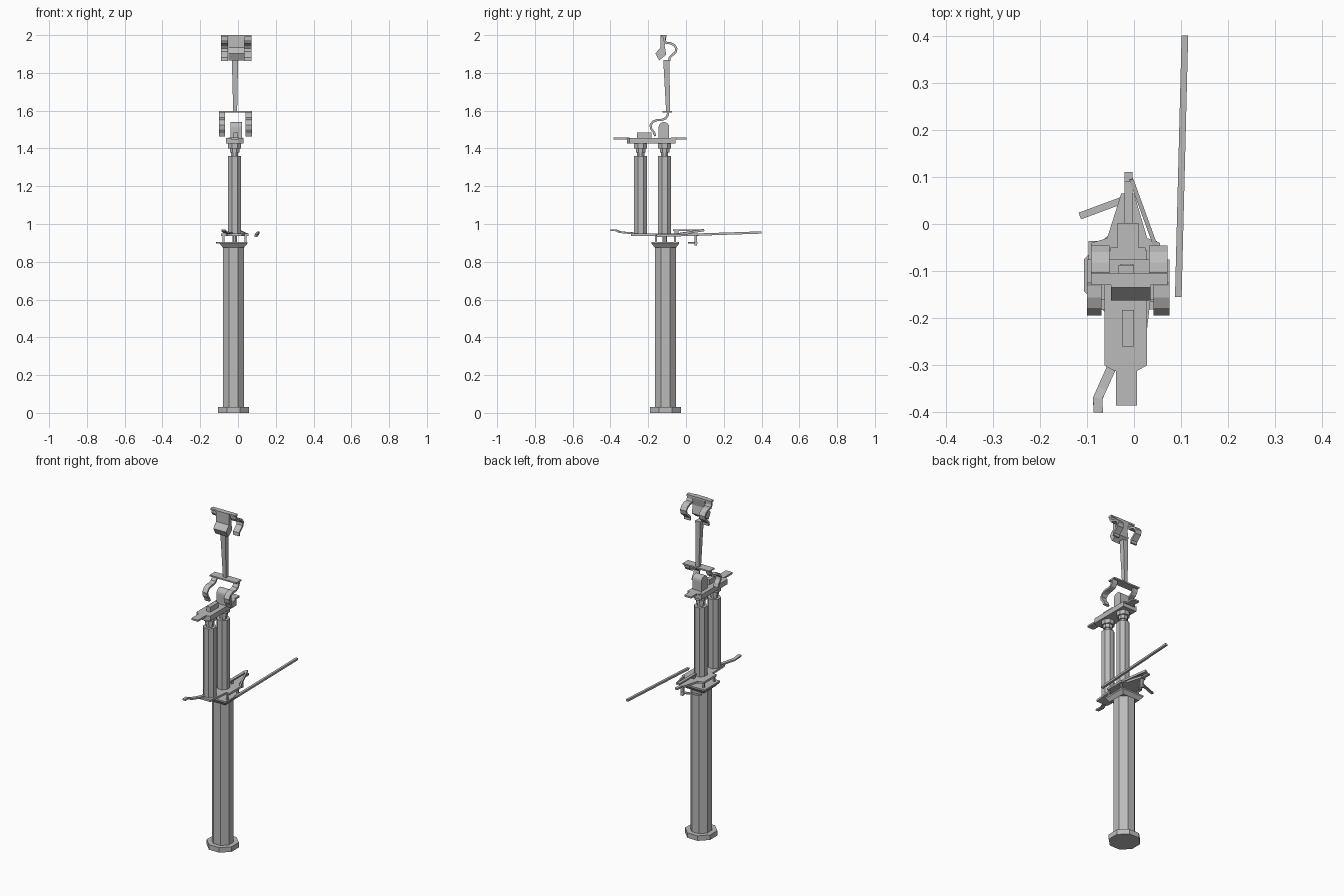
import bpy, bmesh, math
from mathutils import Vector

old = bpy.data.objects.get("Cube")
if old:
    bpy.data.objects.remove(old)

GREY = (0.5, 0.5, 0.5, 1)
metal = bpy.data.materials.new("plain_grey")
metal.use_nodes = True
metal.diffuse_color = GREY
metal.node_tree.nodes["Principled BSDF"].inputs["Base Color"].default_value = GREY


def finish(name, bm):
    bmesh.ops.recalc_face_normals(bm, faces=bm.faces)
    mesh = bpy.data.meshes.new(name)
    bm.to_mesh(mesh)
    bm.free()
    mesh.materials.append(metal)
    obj = bpy.data.objects.new(name, mesh)
    bpy.context.collection.objects.link(obj)
    return obj


def loft(name, rings):
    """Skin a list of equal-length point rings and cap both ends."""
    bm = bmesh.new()
    loops = [[bm.verts.new(p) for p in ring] for ring in rings]
    n = len(loops[0])
    for a, b in zip(loops, loops[1:]):
        for i in range(n):
            j = (i + 1) % n
            bm.faces.new((a[i], a[j], b[j], b[i]))
    bm.faces.new(loops[0])
    bm.faces.new(loops[-1])
    return finish(name, bm)


def turned(name, x, y, profile, sides=8):
    """Stacked polygon rings; profile holds (half width across flats, z)."""
    rings = []
    for half, z in profile:
        r = half / math.cos(math.pi / sides)
        angles = [(i + 0.5) * math.tau / sides for i in range(sides)]
        rings.append([(x + r * math.cos(a), y + r * math.sin(a), z) for a in angles])
    return loft(name, rings)


def plate(name, outline, z0, z1):
    return loft(name, [[(x, y, z) for x, y in outline] for z in (z0, z1)])


def side_profile(name, outline, x0, x1):
    return loft(name, [[(x, y, z) for y, z in outline] for x in (x0, x1)])


def box(name, x0, x1, y0, y1, z0, z1):
    return plate(name, [(x0, y0), (x1, y0), (x1, y1), (x0, y1)], z0, z1)


def strip(name, path, x0, x1, thick=0.012):
    """Bent band of constant thickness following a side path."""
    pts = [Vector(p) for p in path]
    left, right = [], []
    for i, p in enumerate(pts):
        d = (pts[min(i + 1, len(pts) - 1)] - pts[max(i - 1, 0)]).normalized()
        n = Vector((-d.y, d.x)) * thick / 2
        left.append(p + n)
        right.append(p - n)
    bm = bmesh.new()
    grid = [[bm.verts.new((x, q.x, q.y)) for x, q in
             ((x0, a), (x1, a), (x1, b), (x0, b))] for a, b in zip(left, right)]
    for a, b in zip(grid, grid[1:]):
        for i in range(4):
            j = (i + 1) % 4
            bm.faces.new((a[i], a[j], b[j], b[i]))
    bm.faces.new(grid[0])
    bm.faces.new(grid[-1])
    return finish(name, bm)


def bar(name, points, width, height):
    """Rectangular bar through a list of points."""
    pts = [Vector(p) for p in points]
    rings = []
    for i, p in enumerate(pts):
        d = (pts[min(i + 1, len(pts) - 1)] - pts[max(i - 1, 0)]).normalized()
        side = d.cross(Vector((0, 0, 1))).normalized()
        up = side.cross(d)
        rings.append([p + side * s * width / 2 + up * u * height / 2
                      for s, u in ((-1, -1), (1, -1), (1, 1), (-1, 1))])
    return loft(name, rings)


# Foot, column and flared square head
CX, CY = -0.024, -0.109
turned("foot", CX, CY, [(0.082, 0), (0.082, 0.03)])
turned("column", CX, CY, [(0.056, 0.03), (0.056, 0.88)])
turned("column_head", CX, CY, [(0.056, 0.875), (0.073, 0.896), (0.073, 0.905)], 4)

# Open frame between the column and the lower deck
for sx in (-1, 1):
    for sy in (-1, 1):
        x, y = CX + 0.006 + sx * 0.058, CY + sy * 0.05
        box("frame_post", x - 0.005, x + 0.005, y - 0.005, y + 0.005, 0.9, 0.945)
turned("frame_stem", -0.018, -0.112, [(0.012, 0.9), (0.012, 0.945)])

# Lower deck with a pointed rear
plate("lower_deck", [(-0.055, -0.29), (0.02, -0.29), (0.035, -0.16), (0.055, -0.16),
                     (0.055, -0.04), (0.028, -0.03), (0.0, 0.065), (-0.027, 0.065),
                     (-0.057, -0.03), (-0.09, -0.04), (-0.09, -0.16), (-0.06, -0.16)],
      0.937, 0.949)
box("rear_tab", -0.02, -0.003, 0.045, 0.11, 0.939, 0.949)
box("rear_rail", -0.02, -0.003, -0.07, 0.09, 0.962, 0.97)
box("rail_block", -0.022, -0.001, -0.06, -0.04, 0.949, 0.964)
box("rear_post", -0.02, -0.006, 0.045, 0.059, 0.885, 0.94)

# Levers and the long rod
bar("right_lever", [(-0.115, 0.017, 0.902), (-0.012, 0.055, 0.902)], 0.015, 0.008)
bar("left_lever", [(-0.006, 0.095, 0.968), (0.045, -0.045, 0.945)], 0.009, 0.012)
bar("front_handle", [(-0.035, -0.27, 0.951), (-0.05, -0.31, 0.953), (-0.068, -0.35, 0.957),
                     (-0.077, -0.37, 0.966), (-0.076, -0.4, 0.967)], 0.02, 0.009)
bar("long_rod", [(0.094, -0.155, 0.937), (0.108, 0.4, 0.955)], 0.014, 0.012)

# Two upright cylinders with stepped collars
for name, y in (("front_cylinder", -0.24), ("rear_cylinder", -0.113)):
    turned(name, -0.018, y, [(0.034, 0.949), (0.034, 1.36), (0.019, 1.36), (0.019, 1.378),
                             (0.025, 1.378), (0.025, 1.4), (0.034, 1.4), (0.034, 1.428)])

# Upper deck, tabs and blocks
plate("upper_deck", [(-0.063, -0.3), (-0.042, -0.312), (0.006, -0.312), (0.028, -0.3),
                     (0.028, -0.056), (-0.063, -0.056)], 1.425, 1.455)
plate("deck_front_tab", [(-0.038, -0.385), (0.006, -0.385), (0.006, -0.3), (-0.038, -0.3)],
      1.447, 1.457)
plate("deck_rear_tab", [(-0.05, -0.08), (0.024, -0.08), (0.024, -0.05), (0.01, -0.05),
                        (0.01, 0.002), (-0.035, 0.002), (-0.035, -0.05), (-0.05, -0.05)],
      1.447, 1.457)
box("deck_block", -0.025, 0.0, -0.26, -0.183, 1.455, 1.485)
arch = [(-0.117 + 0.028 * math.cos(a), 1.512 + 0.028 * math.sin(a))
        for a in [i * math.pi / 8 for i in range(9)]]
side_profile("round_top_block", [(-0.089, 1.455)] + arch + [(-0.145, 1.455)], -0.04, 0.02)

# Lower pair of curved arms joined by a flat yoke
low_path = [(-0.094, 1.595), (-0.097, 1.575), (-0.108, 1.559), (-0.13, 1.551),
            (-0.155, 1.55), (-0.175, 1.541), (-0.188, 1.523), (-0.184, 1.503),
            (-0.17, 1.486), (-0.163, 1.466)]
for name, x0, x1 in (("lower_right_arm", -0.1, -0.069), ("lower_left_arm", 0.041, 0.075)):
    strip(name, low_path, x0, x1)
box("lower_yoke", -0.1, 0.075, -0.125, -0.075, 1.591, 1.599)

# Tapered mast
mast = [(-0.015, -0.095, 0.0105, 1.598), (-0.016, -0.104, 0.0165, 1.868)]
loft("mast", [[(x + sx * r, y + sy * r, z) for sx, sy in ((-1, -1), (1, -1), (1, 1), (-1, 1))]
              for x, y, r, z in mast])

# Head panel and the upper pair of curved arms
side_profile("head_panel", [(-0.135, 2.0), (-0.135, 1.935), (-0.162, 1.903), (-0.142, 1.866),
                            (-0.105, 1.896), (-0.113, 1.945), (-0.104, 1.99), (-0.104, 2.0)],
             -0.049, 0.035)
high_path = [(-0.115, 1.998), (-0.115, 1.975), (-0.106, 1.96), (-0.083, 1.957),
             (-0.063, 1.948), (-0.051, 1.93), (-0.055, 1.91), (-0.074, 1.893),
             (-0.087, 1.88), (-0.088, 1.862)]
for name, x0, x1 in (("upper_right_arm", -0.091, -0.052), ("upper_left_arm", 0.032, 0.071)):
    strip(name, high_path, x0, x1)
box("upper_yoke", -0.091, 0.071, -0.13, -0.104, 1.99, 2.0)
